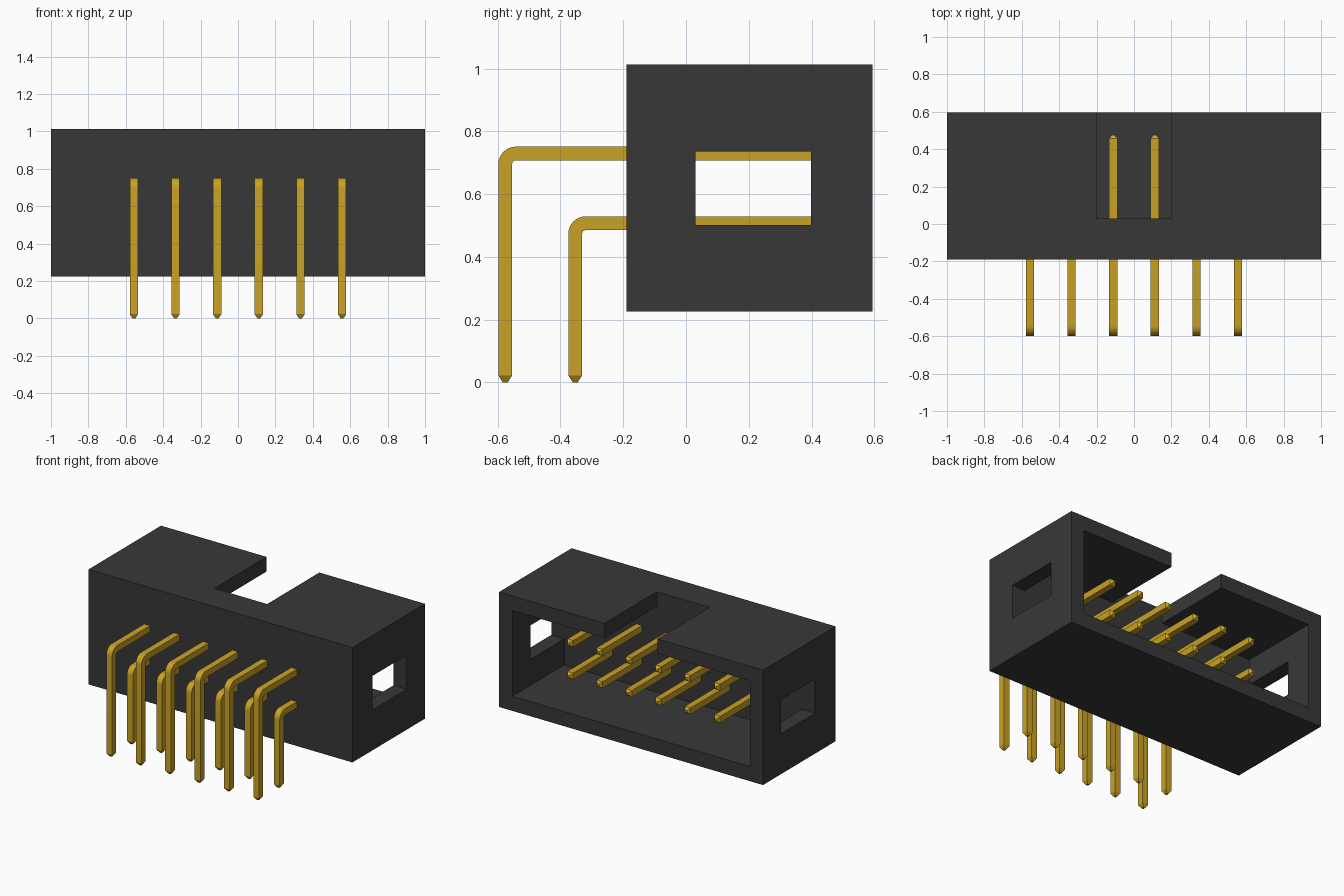
import bpy, bmesh, math

cube = bpy.data.objects.get("Cube")
if cube:
    bpy.data.objects.remove(cube, do_unlink=True)


def material(name, color):
    m = bpy.data.materials.new(name)
    m.use_nodes = True
    m.diffuse_color = color
    m.node_tree.nodes["Principled BSDF"].inputs["Base Color"].default_value = color
    return m


black = material("black_plastic", (0.039, 0.039, 0.039, 1))
gold = material("gold_metal", (0.58, 0.36, 0.018, 1))


def link(name, mesh, mat=None):
    ob = bpy.data.objects.new(name, mesh)
    bpy.context.scene.collection.objects.link(ob)
    if mat and not mesh.materials:
        mesh.materials.append(mat)
    return ob


def box(name, lo, hi, mat):
    bm = bmesh.new()
    bmesh.ops.create_cube(bm, size=1)
    for v in bm.verts:
        v.co = [lo[i] if v.co[i] < 0 else hi[i] for i in range(3)]
    mesh = bpy.data.meshes.new(name)
    bm.to_mesh(mesh)
    bm.free()
    return link(name, mesh, mat)


# Shroud: block with an open cavity at the back, a key slot and side windows
FLOOR, BACK, BOTTOM, TOP, WALL = 0.03, 0.595, 0.225, 1.012, 0.1
shroud = box("shroud", (-1, -0.19, BOTTOM), (1, BACK, TOP), black)
cutters = [
    box("cavity_cutter", (WALL - 1, FLOOR, BOTTOM + WALL), (1 - WALL, 1, TOP - WALL), black),
    box("key_slot_cutter", (-0.2, FLOOR, 0.8), (0.2, 1, 1.2), black),
    box("window_cutter", (-1.2, FLOOR, 0.502), (1.2, 0.398, 0.735), black),
]
bpy.context.view_layer.objects.active = shroud
for cutter in cutters:
    cutter.hide_render = True
    mod = shroud.modifiers.new(cutter.name, "BOOLEAN")
    mod.operation = "DIFFERENCE"
    mod.solver = "EXACT"
    mod.object = cutter
    bpy.ops.object.modifier_apply(modifier=mod.name)
    bpy.data.objects.remove(cutter, do_unlink=True)

# Bent pins: a square section swept along an L path with tapered tips
HALF, TIP, RADIUS, STEPS = 0.022, 0.008, 0.034, 8


def pin_mesh(name, leg_y, arm_z):
    path = [(0.476, arm_z, 90, TIP), (0.458, arm_z, 90, HALF)]
    for i in range(STEPS + 1):
        deg = 90 + 90 * i / STEPS
        a = math.radians(deg)
        path.append((leg_y + RADIUS + RADIUS * math.cos(a),
                     arm_z - RADIUS + RADIUS * math.sin(a), deg, HALF))
    path += [(leg_y, 0.022, 180, HALF), (leg_y, 0, 180, TIP)]
    bm = bmesh.new()
    rings = []
    for y, z, deg, h in path:
        ny, nz = math.cos(math.radians(deg)), math.sin(math.radians(deg))
        rings.append([bm.verts.new((sx * h, y + sn * h * ny, z + sn * h * nz))
                      for sx, sn in ((-1, -1), (1, -1), (1, 1), (-1, 1))])
    for r, s in zip(rings, rings[1:]):
        for k in range(4):
            n = (k + 1) % 4
            bm.faces.new((r[k], r[n], s[n], s[k]))
    bm.faces.new(rings[0])
    bm.faces.new(rings[-1])
    bmesh.ops.recalc_face_normals(bm, faces=bm.faces)
    mesh = bpy.data.meshes.new(name)
    bm.to_mesh(mesh)
    bm.free()
    return mesh


PITCH = 0.2227
bpy.ops.object.select_all(action="DESELECT")
for row, leg_y, arm_z in (("upper", -0.576, 0.729), ("lower", -0.353, 0.507)):
    mesh = pin_mesh(row + "_pin", leg_y, arm_z)
    for i in range(6):
        pin = link(f"{row}_pin_{i + 1}", mesh, gold)
        pin.location.x = (i - 2.5) * PITCH
    pin.select_set(True)
    bpy.context.view_layer.objects.active = pin
bpy.ops.object.shade_smooth_by_angle(angle=math.radians(30))
